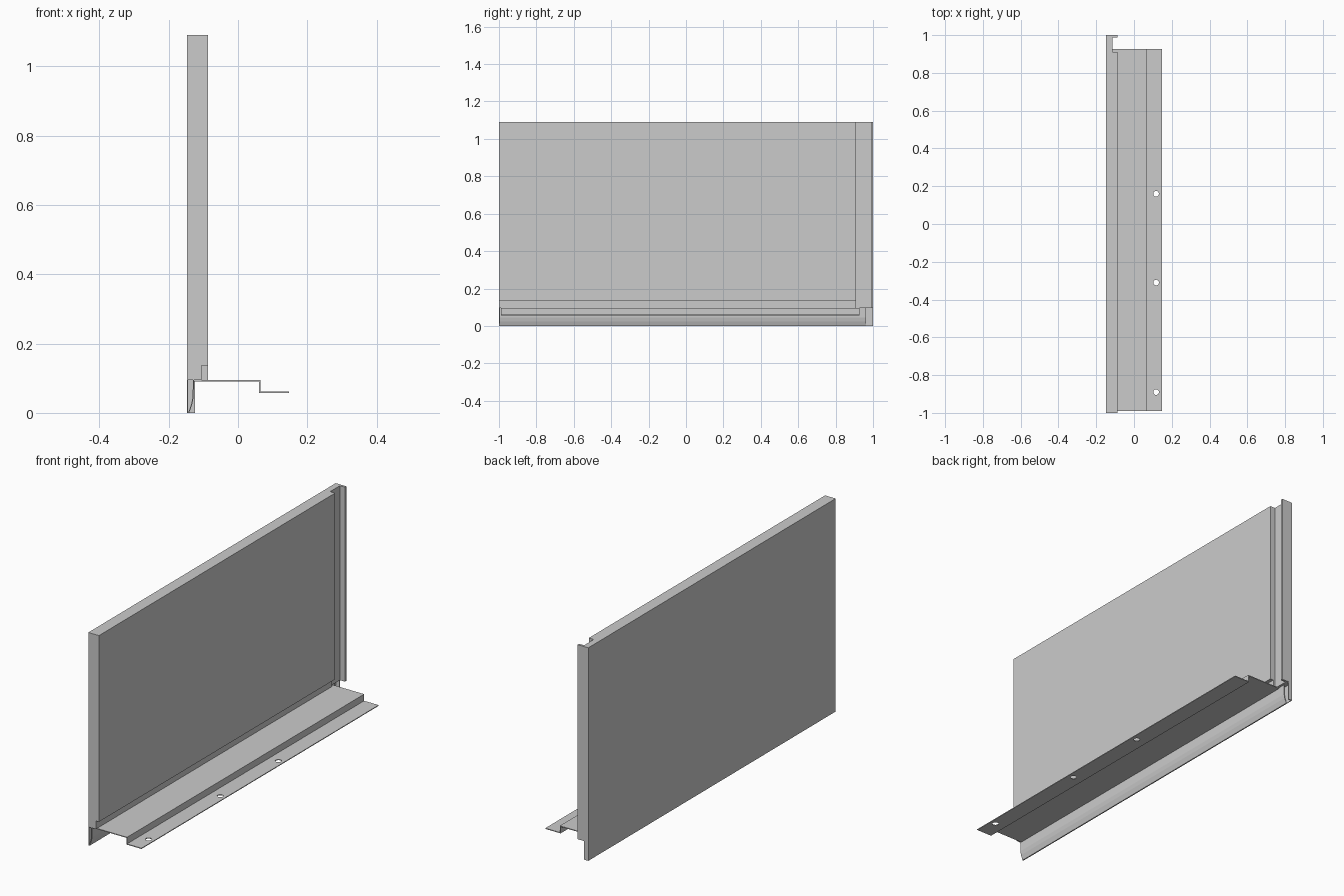
import bpy, bmesh, math
from mathutils import Vector

if "Cube" in bpy.data.objects:
    bpy.data.objects.remove(bpy.data.objects["Cube"])


def prism(name, pts, a, b, axis):
    """Extrude a closed outline: axis 'y' takes (x, z) points, axis 'z' takes (x, y)."""
    bm = bmesh.new()
    place = (lambda p, h: (p[0], h, p[1])) if axis == 'y' else (lambda p, h: (p[0], p[1], h))
    face = bm.faces.new([bm.verts.new(place(p, a)) for p in pts])
    ext = bmesh.ops.extrude_face_region(bm, geom=[face])
    verts = [v for v in ext['geom'] if isinstance(v, bmesh.types.BMVert)]
    step = Vector((0, b - a, 0)) if axis == 'y' else Vector((0, 0, b - a))
    bmesh.ops.translate(bm, verts=verts, vec=step)
    bmesh.ops.recalc_face_normals(bm, faces=bm.faces)
    mesh = bpy.data.meshes.new(name)
    bm.to_mesh(mesh)
    bm.free()
    ob = bpy.data.objects.new(name, mesh)
    bpy.context.collection.objects.link(ob)
    return ob


def rect(x0, x1, y0, y1):
    return [(x0, y0), (x1, y0), (x1, y1), (x0, y1)]


BACK, FACE, TOP, SHELF = -0.147, -0.087, 1.09, 0.095

# Main panel with a rebate along its bottom edge
prism("panel", [(BACK, SHELF), (-0.105, SHELF), (-0.105, 0.137), (FACE, 0.137),
                (FACE, TOP), (BACK, TOP)], -1.0, 0.91, 'y')

# Channel and return flange at the far end
prism("end_channel", [(BACK, 0.91), (-0.115, 0.91), (-0.115, 0.988), (FACE, 0.988),
                      (FACE, 1.0), (BACK, 1.0)], SHELF, TOP, 'z')

# Thin skirt below the panel, with a closing plate at the far end
prism("skirt", rect(BACK, -0.144, 0.0, SHELF), -1.0, 1.0, 'y')
prism("skirt_end_plate", rect(BACK, -0.124, 0.0, SHELF), 0.996, 1.0, 'y')

# Inner lip folding back to the foot of the skirt
prism("skirt_lip", [(-0.130, SHELF), (-0.127, SHELF), (-0.128, 0.045), (-0.132, 0.025),
                    (-0.141, 0.0), (-0.144, 0.0), (-0.135, 0.025), (-0.131, 0.045)],
      -0.997, 0.963, 'y')

# Stepped mounting ledge
t = 0.004
ledge = prism("mounting_ledge", [(-0.130, SHELF), (0.065, SHELF), (0.065, 0.061),
                                 (0.147, 0.061), (0.147, 0.061 - t), (0.065 - t, 0.061 - t),
                                 (0.065 - t, SHELF - t), (-0.130, SHELF - t)],
              -0.99, 0.927, 'y')

# Screw holes through the ledge
for i, y in enumerate((-0.89, -0.31, 0.16)):
    ring = [(0.117 + 0.015 * math.cos(math.tau * k / 24),
             y + 0.015 * math.sin(math.tau * k / 24)) for k in range(24)]
    cutter = prism(f"hole_cutter_{i + 1}", ring, 0.03, 0.08, 'z')
    cutter.hide_render = True
    cutter.hide_set(True)
    mod = ledge.modifiers.new(f"hole_{i + 1}", 'BOOLEAN')
    mod.operation = 'DIFFERENCE'
    mod.solver = 'EXACT'
    mod.object = cutter
